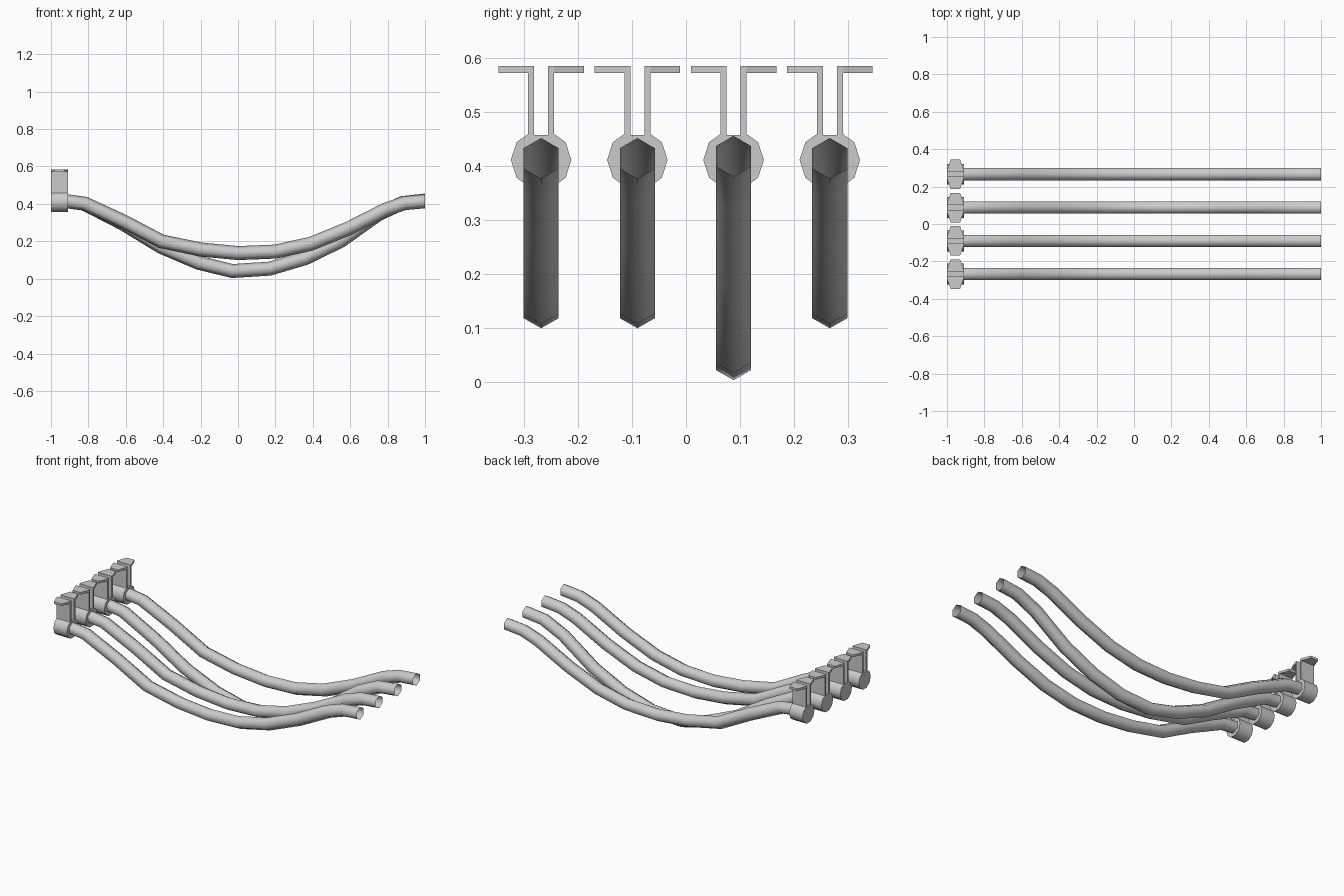
import bpy, bmesh, math
from mathutils import Vector

if "Cube" in bpy.data.objects:
    bpy.data.objects.remove(bpy.data.objects["Cube"], do_unlink=True)

grey = bpy.data.materials.new("light_grey")
grey.use_nodes = True
GREY = (0.6, 0.6, 0.6, 1)
grey.diffuse_color = GREY
grey.node_tree.nodes["Principled BSDF"].inputs["Base Color"].default_value = GREY

X0, X1 = -1.0, -0.91        # clamp depth
XC = (X0 + X1) / 2
AXIS = 0.411                # clamp axis height
LEG_IN, LEG_OUT = 0.013, 0.024
SADDLE, UNDER, TOP = 0.457, 0.572, 0.585


def finish(bm, name, y, angle):
    bmesh.ops.recalc_face_normals(bm, faces=bm.faces)
    mesh = bpy.data.meshes.new(name)
    bm.to_mesh(mesh)
    bm.free()
    mesh.materials.append(grey)
    obj = bpy.data.objects.new(name, mesh)
    obj.location.y = y
    bpy.context.collection.objects.link(obj)
    bpy.ops.object.select_all(action="DESELECT")
    obj.select_set(True)
    bpy.context.view_layer.objects.active = obj
    bpy.ops.object.shade_smooth_by_angle(angle=math.radians(angle))
    return obj


def extrude(bm, points, offset):
    face = bm.faces.new([bm.verts.new(p) for p in points])
    new = bmesh.ops.extrude_face_region(bm, geom=[face])["geom"]
    bmesh.ops.translate(bm, vec=offset, verts=[v for v in new if isinstance(v, bmesh.types.BMVert)])


def clamp(index, y):
    # ten-sided collar whose top opens into two upright legs
    bm = bmesh.new()
    side = [(0.056 * math.cos(a), AXIS + 0.056 * math.sin(a))
            for a in (math.radians(d) for d in (-72, -36, 0, 36))]
    side += [(LEG_OUT, AXIS + 0.048), (LEG_OUT, TOP), (LEG_IN, TOP), (LEG_IN, SADDLE)]
    outline = side + [(-h, z) for h, z in reversed(side)]
    extrude(bm, [(X0, h, z) for h, z in outline], (X1 - X0, 0, 0))
    finish(bm, f"clamp_{index}", y, 40)

    # tapered flanges on top of the legs
    bm = bmesh.new()
    for s in (1, -1):
        plan = [(X0, LEG_OUT), (X1, LEG_OUT), (XC + 0.025, 0.079), (XC - 0.025, 0.079)]
        extrude(bm, [(x, s * h, UNDER) for x, h in plan], (0, 0, TOP - UNDER))
    finish(bm, f"clamp_flanges_{index}", y, 30)


def cable(index, y, path):
    # open six-sided tube swept along the sagging path
    bm = bmesh.new()
    pts = [Vector((x, 0, z)) for x, z in path]
    rings = []
    for i, p in enumerate(pts):
        t = (pts[min(i + 1, len(pts) - 1)] - pts[max(i - 1, 0)]).normalized()
        if i in (0, len(pts) - 1):
            t = Vector((1, 0, 0))
        up = Vector((-t.z, 0, t.x))
        rings.append([bm.verts.new(p + 0.0375 * (up * math.cos(a) + Vector((0, math.sin(a), 0))))
                      for a in (k * math.pi / 3 for k in range(6))])
    for a, b in zip(rings, rings[1:]):
        for k in range(6):
            bm.faces.new((a[k], a[(k + 1) % 6], b[(k + 1) % 6], b[k]))
    finish(bm, f"cable_{index}", y, 80)


shallow = [(-0.955, 0.414), (-0.9, 0.412), (-0.82, 0.402), (-0.61, 0.305), (-0.41, 0.2),
           (-0.2, 0.156), (0, 0.137), (0.2, 0.145), (0.39, 0.187), (0.59, 0.268),
           (0.79, 0.37), (0.89, 0.404), (1, 0.414)]
deep = [(-0.955, 0.414), (-0.9, 0.412), (-0.82, 0.4), (-0.61, 0.292), (-0.41, 0.17),
        (-0.21, 0.085), (-0.03, 0.041), (0.17, 0.054), (0.36, 0.11), (0.55, 0.203),
        (0.75, 0.345), (0.88, 0.405), (1, 0.418)]

for i, y in enumerate((-0.268, -0.09, 0.088, 0.266), 1):
    clamp(i, y)
    cable(i, y, deep if i == 3 else shallow)
